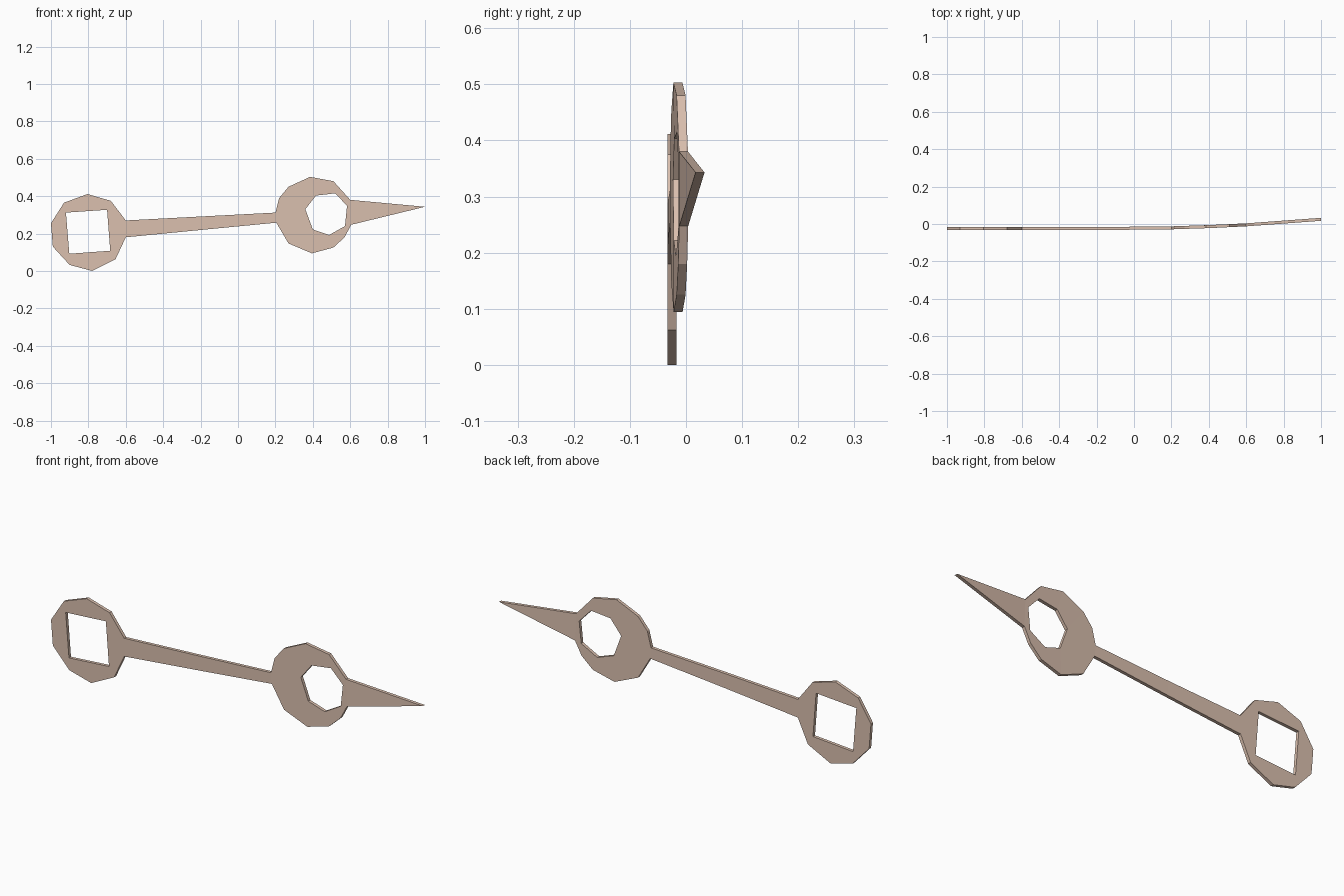
import bpy, bmesh

if "Cube" in bpy.data.objects:
    bpy.data.objects.remove(bpy.data.objects["Cube"])

THICK = 0.016

# Outlines in (x, z); the first and last points of each head form the neck to the handle
square_head = [(-0.60, 0.27), (-0.68, 0.375), (-0.805, 0.411), (-0.93, 0.365), (-1.0, 0.255),
               (-0.99, 0.13), (-0.90, 0.032), (-0.78, 0.0), (-0.655, 0.062), (-0.60, 0.18)]
square_hole = [(-0.92, 0.312), (-0.70, 0.327), (-0.683, 0.108), (-0.902, 0.092)]
round_head = [(0.20, 0.312), (0.22, 0.39), (0.27, 0.45), (0.385, 0.503), (0.51, 0.48), (0.60, 0.38),
              (0.605, 0.247), (0.57, 0.18), (0.51, 0.125), (0.395, 0.094), (0.27, 0.147), (0.205, 0.258)]
round_hole = [(0.36, 0.33), (0.417, 0.403), (0.52, 0.415), (0.583, 0.348),
              (0.572, 0.24), (0.487, 0.192), (0.40, 0.222)]
spike_tip = (1.0, 0.343)

# Front surface depth along x: straight at the left, curving back to the right
bend = [(-1.0, -0.033), (-0.2, -0.0325), (0.2, -0.0285), (0.4, -0.022), (0.6, -0.0125), (1.0, 0.017)]


def depth(x):
    for (x0, y0), (x1, y1) in zip(bend, bend[1:]):
        if x <= x1:
            return y0 + (y1 - y0) * (x - x0) / (x1 - x0)
    return bend[-1][1]


bm = bmesh.new()


def verts(points):
    return [bm.verts.new((x, 0, z)) for x, z in points]


def loop_edges(vs):
    return [bm.edges.new((a, b)) for a, b in zip(vs, vs[1:] + vs[:1])]


def holed_head(outline, hole):
    vs = verts(outline)
    edges = loop_edges(vs) + loop_edges(verts(hole))
    bmesh.ops.triangle_fill(bm, edges=edges, use_beauty=True, normal=(0, -1, 0))
    return vs


# Two holed heads
left = holed_head(square_head, square_hole)
right = holed_head(round_head, round_hole)

# Handle, split where the bend begins
mid_top, mid_low = verts([(-0.2, 0.291), (-0.2, 0.219)])
bm.faces.new((left[0], left[-1], mid_low, mid_top))
bm.faces.new((mid_top, mid_low, right[-1], right[0]))

# Spike
tip = verts([spike_tip])[0]
bm.faces.new((right[5], right[6], tip))

# Bend the sheet and thicken it
for v in bm.verts:
    v.co.y = depth(v.co.x)
bmesh.ops.recalc_face_normals(bm, faces=bm.faces[:])
ext = bmesh.ops.extrude_face_region(bm, geom=bm.faces[:], use_keep_orig=True)
for g in ext["geom"]:
    if isinstance(g, bmesh.types.BMVert):
        g.co.y += THICK
bmesh.ops.recalc_face_normals(bm, faces=bm.faces[:])

mesh = bpy.data.meshes.new("wrench")
bm.to_mesh(mesh)
bm.free()
wrench = bpy.data.objects.new("wrench", mesh)
bpy.context.collection.objects.link(wrench)

mat = bpy.data.materials.new("tan_metal")
mat.diffuse_color = (0.71, 0.53, 0.43, 1)
mat.use_nodes = True
mat.node_tree.nodes["Principled BSDF"].inputs["Base Color"].default_value = mat.diffuse_color
mesh.materials.append(mat)
